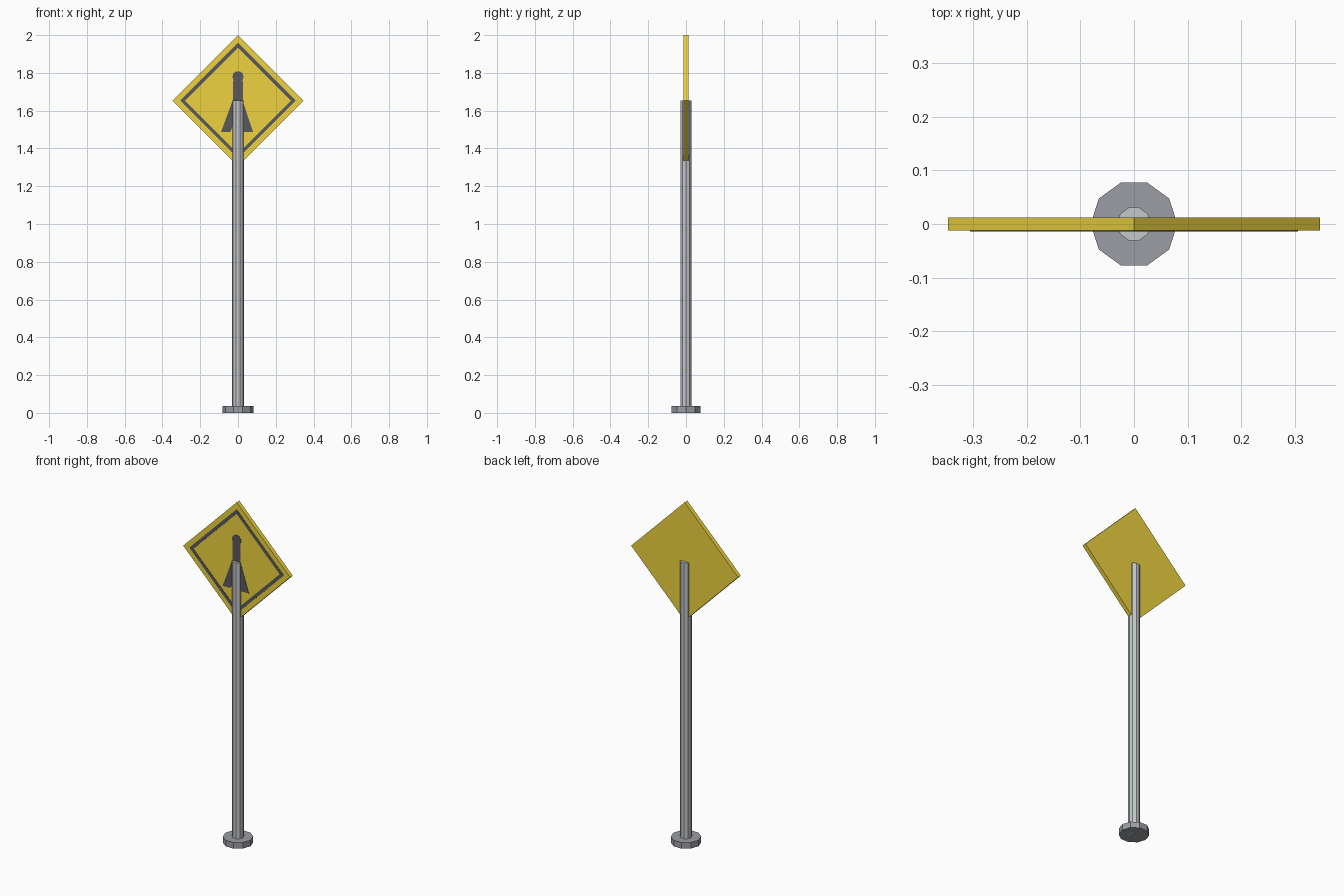
import bpy, bmesh, math

if "Cube" in bpy.data.objects:
    bpy.data.objects.remove(bpy.data.objects["Cube"])

def material(name, rgb):
    m = bpy.data.materials.new(name)
    m.diffuse_color = (*rgb, 1)
    m.use_nodes = True
    m.node_tree.nodes["Principled BSDF"].inputs["Base Color"].default_value = m.diffuse_color
    return m

YELLOW = material("sign_yellow", (0.85, 0.65, 0.05))
BLACK = material("sign_black", (0.1, 0.1, 0.11))
STEEL = material("steel", (0.55, 0.57, 0.59))
DARK = material("dark_steel", (0.33, 0.34, 0.37))

CZ, HALF_DIAG, HALF_T = 1.653, 0.347, 0.0125
FRONT = -HALF_T

def finish(bm, name, mat):
    bmesh.ops.recalc_face_normals(bm, faces=bm.faces)
    me = bpy.data.meshes.new(name)
    bm.to_mesh(me)
    bm.free()
    me.materials.append(mat)
    ob = bpy.data.objects.new(name, me)
    bpy.context.collection.objects.link(ob)
    return ob

def post(name, radius, z0, z1, mat, sides=10):
    bm = bmesh.new()
    bmesh.ops.create_cone(bm, cap_ends=True, segments=sides, radius1=radius,
                          radius2=radius, depth=z1 - z0)
    # a corner points along +x
    a = max(bm.verts, key=lambda v: v.co.x).co
    turn = -math.atan2(a.y, a.x)
    c, s = math.cos(turn), math.sin(turn)
    for v in bm.verts:
        x, y, z = v.co
        v.co = (c * x - s * y, s * x + c * y, z + (z0 + z1) / 2)
    return finish(bm, name, mat)

def plate(name, outline, y0, y1, mat):
    """Flat x-z outline extruded from y0 to y1."""
    bm = bmesh.new()
    f = bm.faces.new([bm.verts.new((x, y0, z)) for x, z in outline])
    ext = bmesh.ops.extrude_face_region(bm, geom=[f])["geom"]
    moved = [g for g in ext if isinstance(g, bmesh.types.BMVert)]
    bmesh.ops.translate(bm, verts=moved, vec=(0, y1 - y0, 0))
    return finish(bm, name, mat)

def ngon(n, r, cz, turn=0.0):
    return [(r * math.cos(turn + math.tau * i / n),
             cz + r * math.sin(turn + math.tau * i / n)) for i in range(n)]

# Base and pole
post("base", 0.081, 0.0, 0.036, DARK)
post("pole", 0.032, 0.0, CZ, STEEL)

# Diamond panel
plate("sign_panel", ngon(4, HALF_DIAG, CZ), -HALF_T, HALF_T, YELLOW)

# Border: four mitred strips on the front face
outer, inner = ngon(4, 0.306, CZ), ngon(4, 0.28, CZ)
for i in range(4):
    j = (i + 1) % 4
    plate(f"border_strip_{i + 1}", [outer[i], outer[j], inner[j], inner[i]],
          FRONT - 0.0015, FRONT + 0.001, BLACK)

# Walking figure: head, body and two slanted legs
Y0, Y1 = FRONT - 0.0015, FRONT + 0.001
plate("figure_head", ngon(10, 0.03, 1.78), Y0, Y1, BLACK)
plate("figure_body", [(-0.026, 1.63), (0.026, 1.63), (0.026, 1.76), (-0.026, 1.76)],
      Y0, Y1, BLACK)
plate("figure_leg_left", [(-0.09, 1.487), (-0.04, 1.487), (0.02, 1.65), (-0.03, 1.65)],
      Y0, Y1, BLACK)
plate("figure_leg_right", [(0.03, 1.487), (0.08, 1.487), (0.026, 1.65), (-0.02, 1.65)],
      Y0 - 0.0003, Y1, BLACK)
